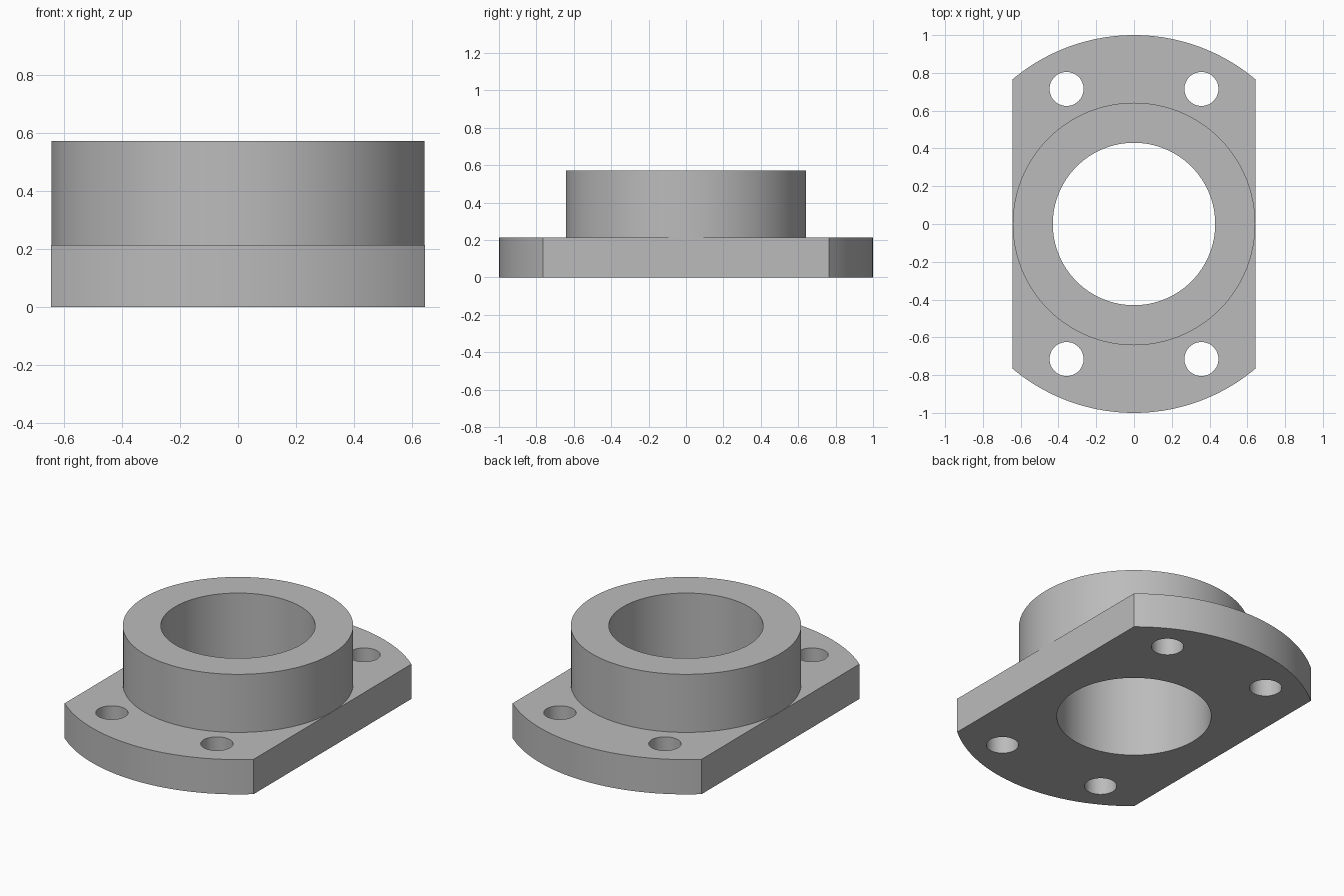
import bpy, math

cube = bpy.data.objects.get("Cube")
if cube:
    bpy.data.objects.remove(cube, do_unlink=True)

HALF_WIDTH, PLATE_TOP, TOTAL = 0.643, 0.214, 0.571
BORE, HOLE = 0.43, 0.09

steel = bpy.data.materials.new("grey_metal")
steel.use_nodes = True
colour = (0.5, 0.5, 0.5, 1)
steel.diffuse_color = colour
steel.node_tree.nodes["Principled BSDF"].inputs["Base Color"].default_value = colour


def cylinder(name, radius, bottom, top, x=0, y=0, sides=128):
    bpy.ops.mesh.primitive_cylinder_add(vertices=sides, radius=radius, depth=top - bottom,
                                        location=(x, y, (bottom + top) / 2))
    obj = bpy.context.object
    obj.name = name
    return obj


def combine(target, tool, operation):
    mod = target.modifiers.new(operation.lower(), "BOOLEAN")
    mod.operation, mod.solver, mod.object = operation, "EXACT", tool
    bpy.context.view_layer.objects.active = target
    bpy.ops.object.modifier_apply(modifier=mod.name)
    bpy.data.objects.remove(tool, do_unlink=True)


# Base plate: a round-ended prism with two straight sides
end = math.acos(HALF_WIDTH)
steps = 48
arc = [end + (math.pi - 2 * end) * i / steps for i in range(steps + 1)]
outline = [(math.cos(a), math.sin(a)) for a in arc]
outline += [(-x, -y) for x, y in outline]
n = len(outline)
verts = [(x, y, z) for z in (0, PLATE_TOP) for x, y in outline]
faces = [tuple(reversed(range(n))), tuple(range(n, 2 * n))]
faces += [(i, (i + 1) % n, n + (i + 1) % n, n + i) for i in range(n)]
mesh = bpy.data.meshes.new("flange")
mesh.from_pydata(verts, [], faces)
flange = bpy.data.objects.new("flange", mesh)
bpy.context.collection.objects.link(flange)

# Raised collar, central bore and four bolt holes
combine(flange, cylinder("collar", HALF_WIDTH - 0.001, PLATE_TOP / 2, TOTAL), "UNION")
combine(flange, cylinder("bore_cutter", BORE, -0.1, TOTAL + 0.1), "DIFFERENCE")
for sx in (-1, 1):
    for sy in (-1, 1):
        cutter = cylinder("bolt_hole_cutter", HOLE, -0.1, PLATE_TOP + 0.1,
                          sx * 0.357, sy * 0.715, 64)
        combine(flange, cutter, "DIFFERENCE")

# Finish
flange.data.materials.clear()
flange.data.materials.append(steel)
bpy.ops.object.select_all(action="DESELECT")
flange.select_set(True)
bpy.context.view_layer.objects.active = flange
bpy.ops.object.shade_smooth_by_angle(angle=math.radians(30))
